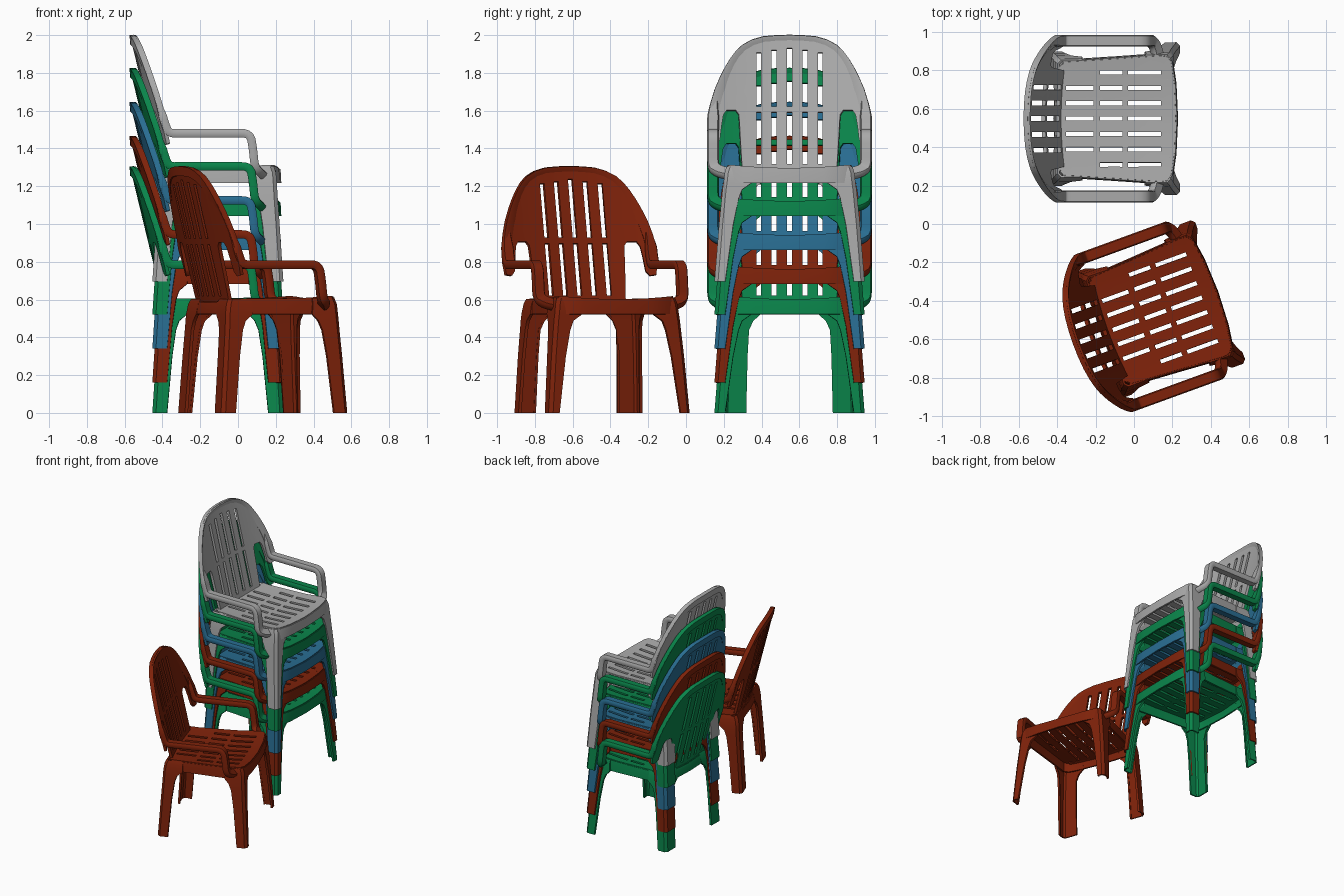
import bpy, bmesh, math
from mathutils import Vector

if "Cube" in bpy.data.objects:
    bpy.data.objects.remove(bpy.data.objects["Cube"])


def material(name, rgb):
    m = bpy.data.materials.new(name)
    m.diffuse_color = (*rgb, 1)
    m.use_nodes = True
    m.node_tree.nodes["Principled BSDF"].inputs["Base Color"].default_value = m.diffuse_color
    return m


red = material("brick red", (0.21, 0.016, 0.003))
green = material("green", (0.003, 0.235, 0.07))
blue = material("blue", (0.022, 0.155, 0.29))
grey = material("light grey", (0.40, 0.40, 0.40))


def finish(bm, name, thick=0, mirror=False):
    """Turn a sheet into a shell, mirror it, and return a smooth-shaded mesh."""
    bmesh.ops.recalc_face_normals(bm, faces=bm.faces)
    me = bpy.data.meshes.new(name)
    bm.to_mesh(me)
    bm.free()
    ob = bpy.data.objects.new(name, me)
    bpy.context.collection.objects.link(ob)
    if thick:
        s = ob.modifiers.new("shell", 'SOLIDIFY')
        s.thickness = thick
        s.offset = 0
    if mirror:
        m = ob.modifiers.new("mirror", 'MIRROR')
        m.use_axis = (False, True, False)
        m.use_mirror_merge = False
    dg = bpy.context.evaluated_depsgraph_get()
    out = bpy.data.meshes.new_from_object(ob.evaluated_get(dg))
    bpy.data.objects.remove(ob)
    out.polygons.foreach_set("use_smooth", [True] * len(out.polygons))
    out.set_sharp_from_angle(angle=math.radians(38))
    return out


def plate(outline, holes, place, step):
    """Flat outline with rectangular holes, cut into strips, then bent by place(u, v)."""
    bm = bmesh.new()
    loops = [outline] + [[(a, c), (b, c), (b, d), (a, d)] for a, b, c, d in holes]
    for loop in loops:
        vs = [bm.verts.new((u, v, 0)) for u, v in loop]
        for i in range(len(vs)):
            bm.edges.new((vs[i - 1], vs[i]))
    bmesh.ops.triangle_fill(bm, use_beauty=True, edges=bm.edges[:], normal=(0, 0, 1))
    for axis in (Vector((1, 0, 0)), Vector((0, 1, 0))):
        for i in range(-30, 31):
            bmesh.ops.bisect_plane(bm, geom=bm.verts[:] + bm.edges[:] + bm.faces[:],
                                   plane_co=axis * (i * step + 0.0031), plane_no=axis)
    for v in bm.verts:
        v.co = place(v.co.x, v.co.y)
    return bm


def sheet(rows, closed=False, caps=False):
    bm = bmesh.new()
    vs = [[bm.verts.new(p) for p in r] for r in rows]
    n = len(rows[0])
    for a, b in zip(vs, vs[1:]):
        for i in range(n if closed else n - 1):
            j = (i + 1) % n
            bm.faces.new((a[i], a[j], b[j], b[i]))
    if caps:
        bm.faces.new(vs[0])
        bm.faces.new(vs[-1])
    return bm


def smooth_path(pts, rounds=2):
    """Corner-cutting subdivision of an open path."""
    pts = [Vector(p) for p in pts]
    for _ in range(rounds):
        new = [pts[0]]
        for a, b in zip(pts, pts[1:]):
            new += [a.lerp(b, 0.25), a.lerp(b, 0.75)]
        pts = new + [pts[-1]]
    return pts


parts = {}

# seat: dished plate with rows of slots along x
def seat_z(x, y):
    return 0.581 + 0.02 * (y / 0.33) ** 2 + 0.06 * max(x, 0)


half = [(-.405, 0), (-.397, .2), (-.387, .265), (-.36, .295), (-.1, .311), (.14, .328),
        (.175, .322), (.193, .295), (.21, .18), (.218, 0)]
seat_line = half + [(x, -y) for x, y in half[-2:0:-1]]
slots = []
for r in range(-3, 4):
    for c, (a, b) in enumerate([(-.355, -.21), (-.177, -.06), (-.03, .14)]):
        if c or abs(r) < 3:
            slots.append((a, b, r * .08 - .011, r * .08 + .011))
parts["seat"] = finish(plate(seat_line, slots, lambda x, y: Vector((x, y, seat_z(x, y))), .08),
                       "seat", .016)

# apron: skirt hanging from the seat edge
rows = [[(x * s, y * s, z if z else seat_z(x, y)) for x, y in seat_line]
        for s, z in ((.995, 0), (1.01, .57), (1.02, .522))]
parts["seat_apron"] = finish(sheet(rows, True), "seat_apron", .014)


# back: arched outline with side openings, two tiers of vertical slots
def back_x(y, z):
    return -.392 - .242 * (z - .6) + .3 * y * y


half = [(0, .575), (.25, .575), (.256, .66), (.262, .76), (.266, .84), (.27, .885), (.285, .905),
        (.335, .905), (.352, .88), (.362, .82), (.37, .75), (.39, .725), (.425, .73), (.434, .80),
        (.430, .88), (.416, .95), (.395, 1.02), (.365, 1.09), (.342, 1.135), (.315, 1.18),
        (.285, 1.22), (.25, 1.253), (.20, 1.28), (.14, 1.297), (.07, 1.303), (0, 1.305)]
back_line = half + [(-y, z) for y, z in half[-2:0:-1]]
slots = []
for i in range(-2, 3):
    y = i * .082
    slots += [(y - .013, y + .013, .62, .895), (y - .013, y + .013, .925, 1.235 - .012 * abs(i))]
parts["back"] = finish(plate(back_line, slots,
                             lambda y, z: Vector((back_x(y, z), y, z)), .05), "back", .02)

# raised rim around the back arch
arch = half[13:]
arch = arch + [(-y, z) for y, z in arch[-2::-1]]
rows = []
for y, z in arch:
    d = Vector((y, z - .8)).normalized()
    rows.append([(back_x(y, z) + o, y - d.x * k, z - d.y * k)
                 for o, k in ((-.012, 0), (.022, 0), (.021, .015), (.008, .05), (-.008, .05))])
parts["back_rim"] = finish(sheet(rows, True, True), "back_rim")

# armrests: rounded bar flowing out of the back rim, forward and down into the front legs
path = smooth_path([(-.435, .395, .98), (-.405, .404, .90), (-.385, .405, .83),
                    (-.365, .405, .785), (-.3, .405, .785),
                    (-.02, .405, .785), (.065, .405, .785), (.08, .405, .70), (.088, .405, .61),
                    (.11, .38, .585), (.125, .32, .57)])
rows = []
for i, p in enumerate(path):
    t = (path[min(i + 1, len(path) - 1)] - path[max(i - 1, 0)]).normalized()
    n = Vector((0, 1, 0)).cross(t).normalized()
    s = t.cross(n).normalized()
    k = min(1, .3 + i * .1)
    rows.append([p + s * (a * .031 * k) + n * (b * .022 * k) for a, b in
                 ((1, .5), (.8, 1), (-.8, 1), (-1, .5), (-1, -.5), (-.8, -1), (.8, -1), (1, -.5))])
parts["armrests"] = finish(sheet(rows, True, True), "armrests", mirror=True)


# legs: angle-section shells that widen into the apron
def legs(levels, name):
    rows = []
    for z, x, y, w, d in levels:
        s = 1 if x > 0 else -1
        rows.append([(x - s * d, y - .012, z), (x - s * d, y, z), (x - s * .016, y, z),
                     (x, y - .016, z), (x, y - w, z), (x - s * .012, y - w, z)])
    parts[name] = finish(sheet(rows), name, .012, True)


legs([(0, .235, .392, .047, .07), (.3, .215, .368, .065, .08), (.44, .205, .354, .08, .092),
      (.49, .202, .349, .095, .11), (.525, .2, .344, .14, .14), (.575, .196, .338, .13, .13),
      (.607, .185, .328, .12, .12)], "front_legs")
legs([(0, -.448, .345, .11, .068), (.3, -.428, .333, .105, .075), (.44, -.418, .325, .105, .085),
      (.49, -.415, .322, .125, .1), (.525, -.413, .318, .16, .14), (.575, -.405, .31, .16, .13),
      (.6, -.393, .30, .15, .12)], "back_legs")

# five stacked chairs and one standing free, turned 20 degrees
chairs = [("stack_1", green, (0, .548, 0), 0), ("stack_2", red, (0, .548, .16), 0),
          ("stack_3", blue, (0, .548, .34), 0), ("stack_4", green, (0, .548, .52), 0),
          ("stack_5", grey, (0, .548, .695), 0),
          ("single", red, (.223, -.43, 0), math.radians(20))]
for label, mat, loc, turn in chairs:
    for part, mesh in parts.items():
        me = mesh.copy()
        me.materials.clear()
        me.materials.append(mat)
        ob = bpy.data.objects.new(f"{label}_{part}", me)
        ob.location = loc
        ob.rotation_euler.z = turn
        bpy.context.collection.objects.link(ob)
